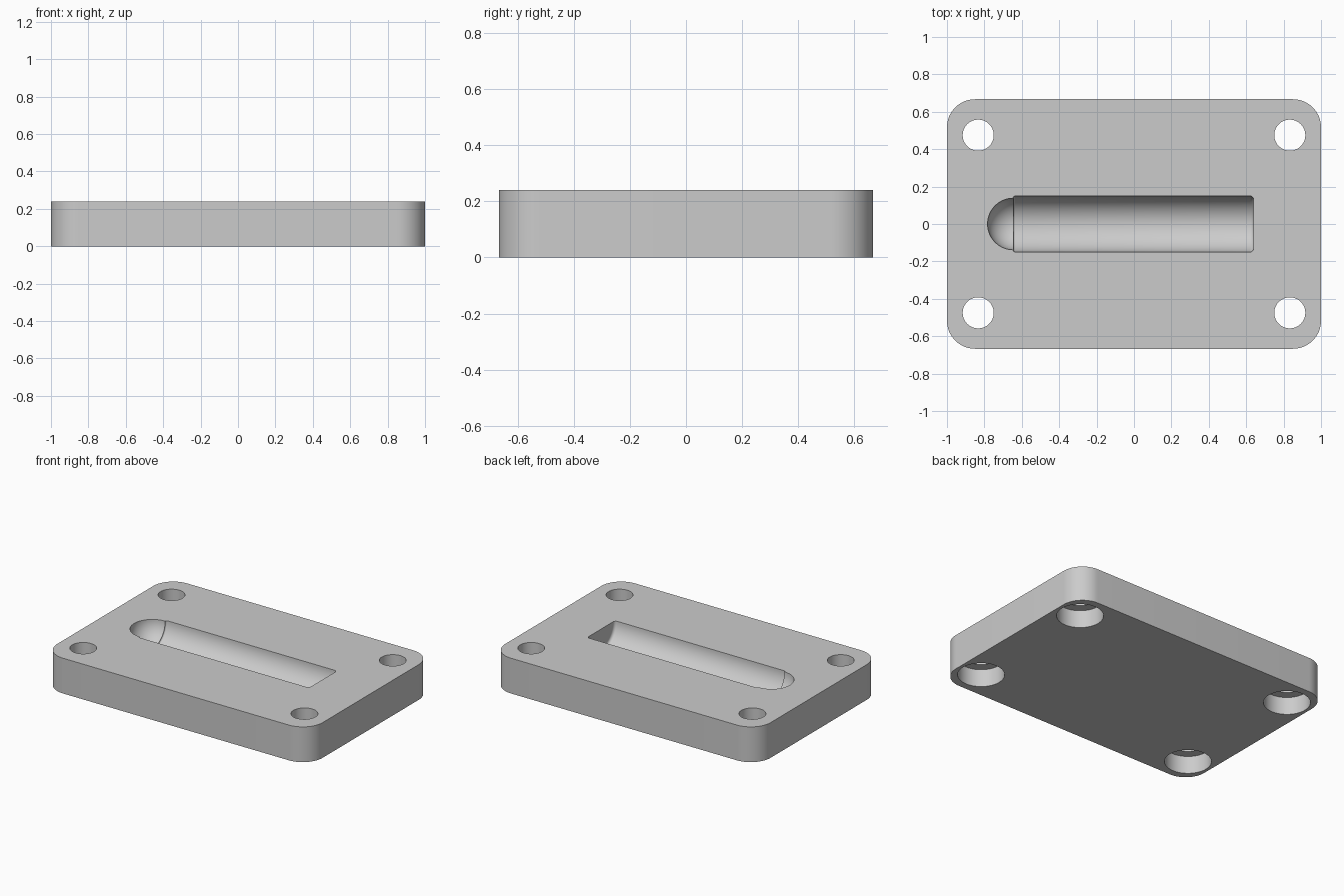
import bpy, bmesh
from math import sin, cos, pi, radians

if "Cube" in bpy.data.objects:
    bpy.data.objects.remove(bpy.data.objects["Cube"], do_unlink=True)

HEIGHT, HALF_X, HALF_Y, CORNER = 0.24, 1.0, 0.667, 0.15
HOLE_X, HOLE_Y, HOLE_R, BORE_R, BORE_DEPTH = 0.833, 0.475, 0.083, 0.145, 0.12


def arc(cx, cy, r, start, end, steps):
    angles = [radians(start + (end - start) * i / steps) for i in range(steps + 1)]
    return [(cx + r * cos(a), cy + r * sin(a)) for a in angles]


def loft(bm, rows, closed):
    """Skin a list of point rows with quads."""
    grid = [[bm.verts.new(p) for p in row] for row in rows]
    for a, b in zip(grid, grid[1:]):
        for i in range(0 if closed else 1, len(a)):
            bm.faces.new((a[i - 1], a[i], b[i], b[i - 1]))


bm = bmesh.new()

# Outer wall with rounded corners
outline = []
for i, (sx, sy) in enumerate([(1, 1), (-1, 1), (-1, -1), (1, -1)]):
    outline += arc(sx * (HALF_X - CORNER), sy * (HALF_Y - CORNER), CORNER,
                   90 * i, 90 * i + 90, 16)
loft(bm, [[(x, y, z) for x, y in outline] for z in (0, HEIGHT)], True)

# Corner holes, counterbored from below
levels = [(BORE_R, 0), (BORE_R, BORE_DEPTH), (HOLE_R, BORE_DEPTH), (HOLE_R, HEIGHT)]
for sx in (-1, 1):
    for sy in (-1, 1):
        loft(bm, [[(x, y, z) for x, y in arc(sx * HOLE_X, sy * HOLE_Y, r, 0, 360, 48)[:-1]]
                  for r, z in levels], True)

# Half-round cavity: round nose, then a barrel with softened rims
profile = ([(0, -0.783)] + arc(0, -0.645, 0.138, -90, 0, 16)[1:]
           + arc(0.14, -0.635, 0.01, -90, 0, 4)
           + arc(0.13, 0.62, 0.02, 0, 90, 4) + [(0, 0.64)])
loft(bm, [[(x, r * cos(a), HEIGHT - r * sin(a)) for r, x in profile]
          for a in [pi * i / 32 for i in range(33)]], False)
bmesh.ops.remove_doubles(bm, verts=bm.verts[:], dist=1e-5)

# Top and bottom faces around the openings
for z in (0, HEIGHT):
    rim = [e for e in bm.edges
           if e.is_boundary and all(abs(v.co.z - z) < 1e-4 for v in e.verts)]
    bmesh.ops.triangle_fill(bm, edges=rim, use_beauty=True, normal=(0, 0, 1))
bmesh.ops.recalc_face_normals(bm, faces=bm.faces[:])

mesh = bpy.data.meshes.new("mould_plate")
bm.to_mesh(mesh)
bm.free()
plate = bpy.data.objects.new("mould_plate", mesh)
bpy.context.collection.objects.link(plate)

grey = bpy.data.materials.new("plain grey")
grey.use_nodes = True
colour = (0.6, 0.6, 0.6, 1)
grey.diffuse_color = colour
grey.node_tree.nodes["Principled BSDF"].inputs["Base Color"].default_value = colour
mesh.materials.append(grey)

bpy.ops.object.select_all(action="DESELECT")
plate.select_set(True)
bpy.context.view_layer.objects.active = plate
bpy.ops.object.shade_smooth_by_angle(angle=radians(30))
